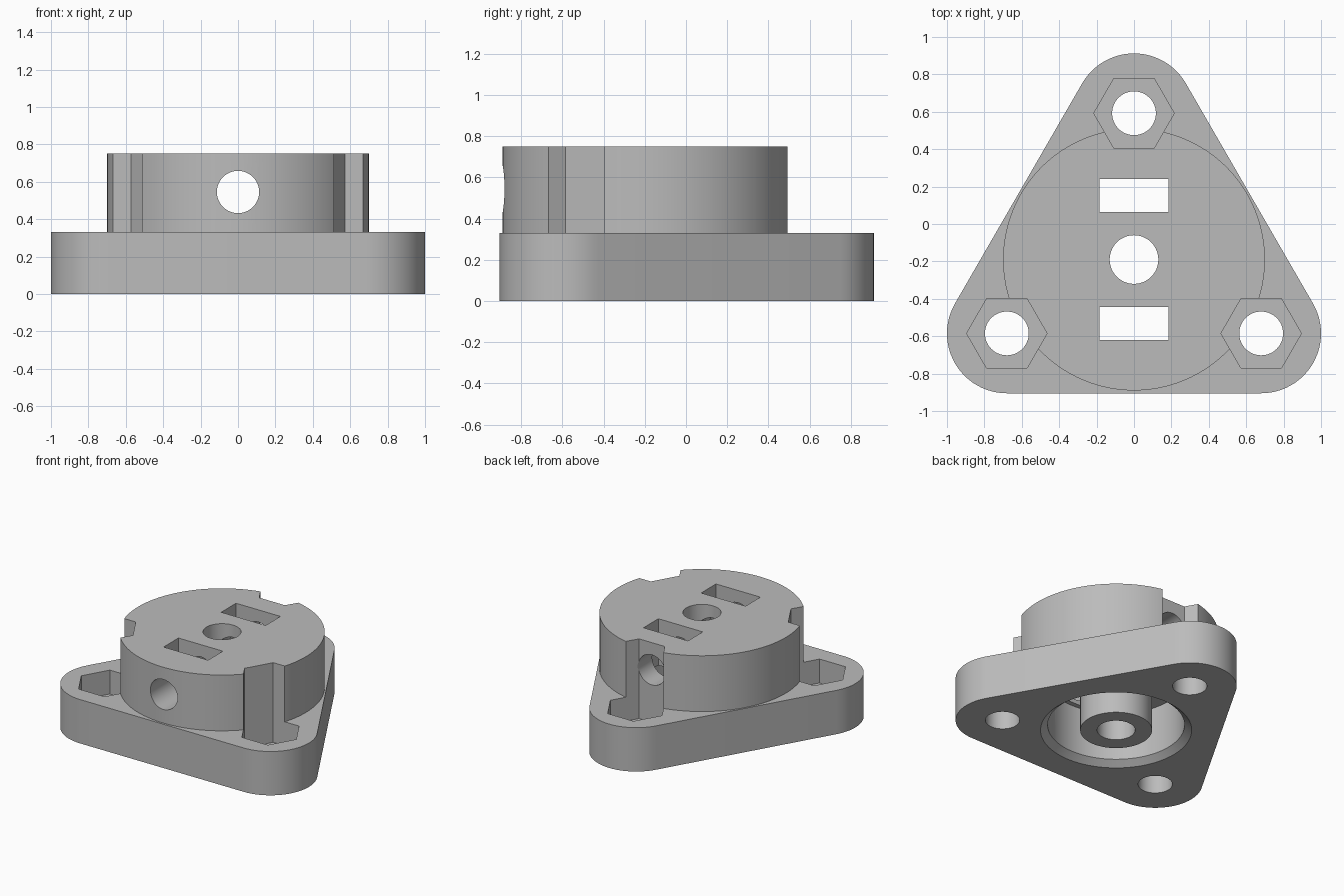
import bpy, bmesh
from math import cos, sin, pi, radians
from mathutils import Matrix

if "Cube" in bpy.data.objects:
    bpy.data.objects.remove(bpy.data.objects["Cube"])

grey = bpy.data.materials.new("plain grey")
grey.use_nodes = True
COLOUR = (0.5, 0.5, 0.5, 1)
grey.diffuse_color = COLOUR
grey.node_tree.nodes["Principled BSDF"].inputs["Base Color"].default_value = COLOUR

HUB_Y = -0.19
BOLTS = [(0, 0.592), (-0.68, -0.585), (0.68, -0.585)]


def finish(name, bm):
    bmesh.ops.recalc_face_normals(bm, faces=bm.faces)
    mesh = bpy.data.meshes.new(name)
    bm.to_mesh(mesh)
    bm.free()
    mesh.materials.append(grey)
    obj = bpy.data.objects.new(name, mesh)
    bpy.context.collection.objects.link(obj)
    return obj


def prism(name, outline, z0, z1):
    bm = bmesh.new()
    face = bm.faces.new([bm.verts.new((x, y, z0)) for x, y in outline])
    top = bmesh.ops.extrude_face_region(bm, geom=[face])["geom"]
    verts = [v for v in top if isinstance(v, bmesh.types.BMVert)]
    bmesh.ops.translate(bm, verts=verts, vec=(0, 0, z1 - z0))
    return finish(name, bm)


def arc(centre, r, start, sweep, n):
    return [(centre[0] + r * cos(radians(start + sweep * i / n)),
             centre[1] + r * sin(radians(start + sweep * i / n))) for i in range(n + 1)]


def disc(name, centre, r, z0, z1, n=64):
    return prism(name, arc(centre, r, 0, 360, n)[:-1], z0, z1)


def ring(name, profile, n=96):
    # Closed radius/height profile turned about the hub axis
    bm = bmesh.new()
    loops = []
    for i in range(n):
        a = 2 * pi * i / n
        loops.append([bm.verts.new((r * cos(a), HUB_Y + r * sin(a), z)) for r, z in profile])
    m = len(profile)
    for i in range(n):
        p, q = loops[i], loops[(i + 1) % n]
        for j in range(m):
            k = (j + 1) % m
            bm.faces.new((p[j], q[j], q[k], p[k]))
    return finish(name, bm)


def combine(body, tool, operation):
    mod = body.modifiers.new(tool.name, "BOOLEAN")
    mod.operation, mod.solver, mod.object = operation, "EXACT", tool
    bpy.context.view_layer.objects.active = body
    bpy.ops.object.modifier_apply(modifier=mod.name)
    bpy.data.objects.remove(tool)


# Rounded triangular flange with the round hub on top
outline = []
for centre, start in zip(BOLTS, (30, 150, 270)):
    outline += arc(centre, 0.32, start, 120, 24)
body = prism("flange_with_hub", outline, 0, 0.33)
combine(body, disc("hub", (0, HUB_Y), 0.70, 0.1, 0.75, 128), "UNION")

# Chamfered cavity underneath, leaving the centre post
cavity = [(0.245, -0.02), (0.54, -0.02), (0.467, 0.04), (0.467, 0.4), (0.245, 0.4)]
combine(body, ring("cavity_cutter", cavity), "DIFFERENCE")

# Shaft hole, bolt holes and hexagonal nut pockets
combine(body, disc("shaft_cutter", (0, HUB_Y), 0.13, -0.1, 0.9), "DIFFERENCE")
for centre in BOLTS:
    combine(body, disc("nut_cutter", centre, 0.215, 0.15, 0.9, 6), "DIFFERENCE")
    combine(body, disc("bolt_cutter", centre, 0.117, -0.1, 0.5), "DIFFERENCE")

# Two rectangular slots either side of the shaft
for side in (-1, 1):
    y = HUB_Y + side * 0.3425
    box = [(sx * 0.185, y + sy * 0.0885) for sx, sy in ((-1, -1), (1, -1), (1, 1), (-1, 1))]
    combine(body, prism("slot_cutter", box, 0.39, 0.9), "DIFFERENCE")

# Cross hole through the hub from front to back
cross = disc("cross_cutter", (0, 0), 0.113, -1.2, 1.2)
cross.data.transform(Matrix.Translation((0, 0, 0.545)) @ Matrix.Rotation(pi / 2, 4, "X"))
combine(body, cross, "DIFFERENCE")

# Smooth curved walls, keep edges crisp
bpy.ops.object.select_all(action="DESELECT")
body.select_set(True)
bpy.context.view_layer.objects.active = body
bpy.ops.object.shade_smooth_by_angle(angle=radians(25))
